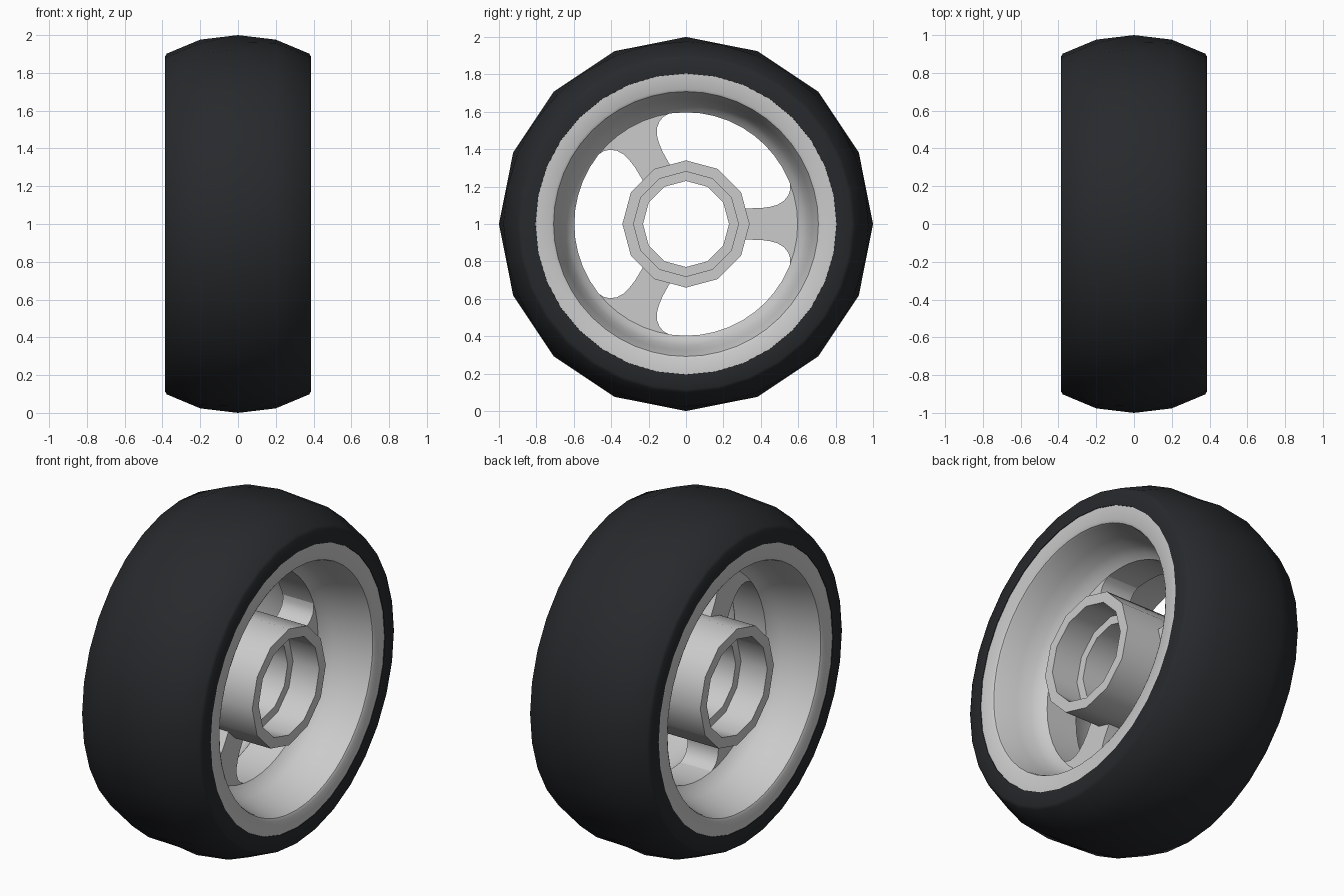
import bpy, bmesh
from math import sin, cos, pi, radians
from mathutils import Matrix

if "Cube" in bpy.data.objects:
    bpy.data.objects.remove(bpy.data.objects["Cube"])

CENTRE_Z = 1.0


def finish(name, bm, material=None, angle=32):
    bmesh.ops.recalc_face_normals(bm, faces=bm.faces)
    mesh = bpy.data.meshes.new(name)
    bm.to_mesh(mesh)
    bm.free()
    obj = bpy.data.objects.new(name, mesh)
    obj.location.z = CENTRE_Z
    bpy.context.collection.objects.link(obj)
    if material:
        mesh.materials.append(material)
    bpy.ops.object.select_all(action='DESELECT')
    obj.select_set(True)
    bpy.context.view_layer.objects.active = obj
    bpy.ops.object.shade_smooth_by_angle(angle=radians(angle))
    return obj


def mirrored(half):
    """Mirror a half profile of (x, r) across x = 0."""
    return half + [(-x, r) for x, r in reversed(half) if x > 0]


def lathe(name, profile, sides, coarse=(), material=None, angle=32):
    """Spin a closed (x, r) profile about x; coarse radii get half the sides."""
    bm = bmesh.new()
    rings = []
    for i in range(sides):
        a = 2 * pi * i / sides
        ring = []
        for x, r in profile:
            k = cos(2 * pi / sides) if r in coarse and i % 2 else 1
            ring.append(bm.verts.new((x, r * k * sin(a), r * k * cos(a))))
        rings.append(ring)
    n = len(profile)
    for i in range(sides):
        a, b = rings[i], rings[(i + 1) % sides]
        for j in range(n):
            k = (j + 1) % n
            bm.faces.new((a[j], a[k], b[k], b[j]))
    return finish(name, bm, material, angle)


rubber = bpy.data.materials.new("rubber")
rubber.diffuse_color = (0.02, 0.022, 0.025, 1)
rubber.use_nodes = True
rubber.node_tree.nodes["Principled BSDF"].inputs["Base Color"].default_value = rubber.diffuse_color

# Tyre: crowned tread on a 16-sided crown line, flat sidewalls
tread = mirrored([(0.0, 1.0), (0.2, 0.976), (0.377, 0.902), (0.387, 0.885),
                  (0.387, 0.805), (0.3, 0.79)])
lathe("tyre", tread, 32, coarse=(1.0,), material=rubber, angle=40)

# Rim: flat lips and a barrel tapering to the spoke plane
rim = mirrored([(0.0, 0.597), (0.1, 0.597), (0.125, 0.625), (0.17, 0.65),
                (0.25, 0.675), (0.362, 0.702), (0.376, 0.708), (0.384, 0.722),
                (0.384, 0.808), (0.3, 0.808)])
lathe("rim", rim, 48)

# Hub: 12-sided tube with a bearing seat at each end
hub = mirrored([(0.0, 0.34), (0.33, 0.34), (0.33, 0.28), (0.16, 0.28),
                (0.16, 0.23), (0.0, 0.23)])
# the profile is doubled on x = 0 at both walls, so the loop closes cleanly
lathe("hub", hub, 12)

# Spokes: three flared prisms between hub and rim
edge = [(0.29, 0.083), (0.40, 0.085), (0.45, 0.092), (0.49, 0.103),
        (0.525, 0.125), (0.548, 0.155), (0.557, 0.185), (0.556, 0.22)]
edge += [(0.625 * cos(radians(d)), 0.625 * sin(radians(d))) for d in (23, 15, 7)]
outline = edge + [(u, -v) for u, v in reversed(edge)]
bm = bmesh.new()
for i in range(3):
    turn = Matrix.Rotation(i * 2 * pi / 3, 3, 'X')
    base = bm.faces.new([bm.verts.new(turn @ Matrix.Identity(3).col[0] * -0.1 +
                                      turn @ (Matrix.Identity(3).col[1] * u +
                                              Matrix.Identity(3).col[2] * v))
                         for u, v in outline])
    top = bmesh.ops.extrude_face_region(bm, geom=[base])["geom"]
    bmesh.ops.translate(bm, vec=(0.2, 0, 0),
                        verts=[g for g in top if isinstance(g, bmesh.types.BMVert)])
finish("spokes", bm)
